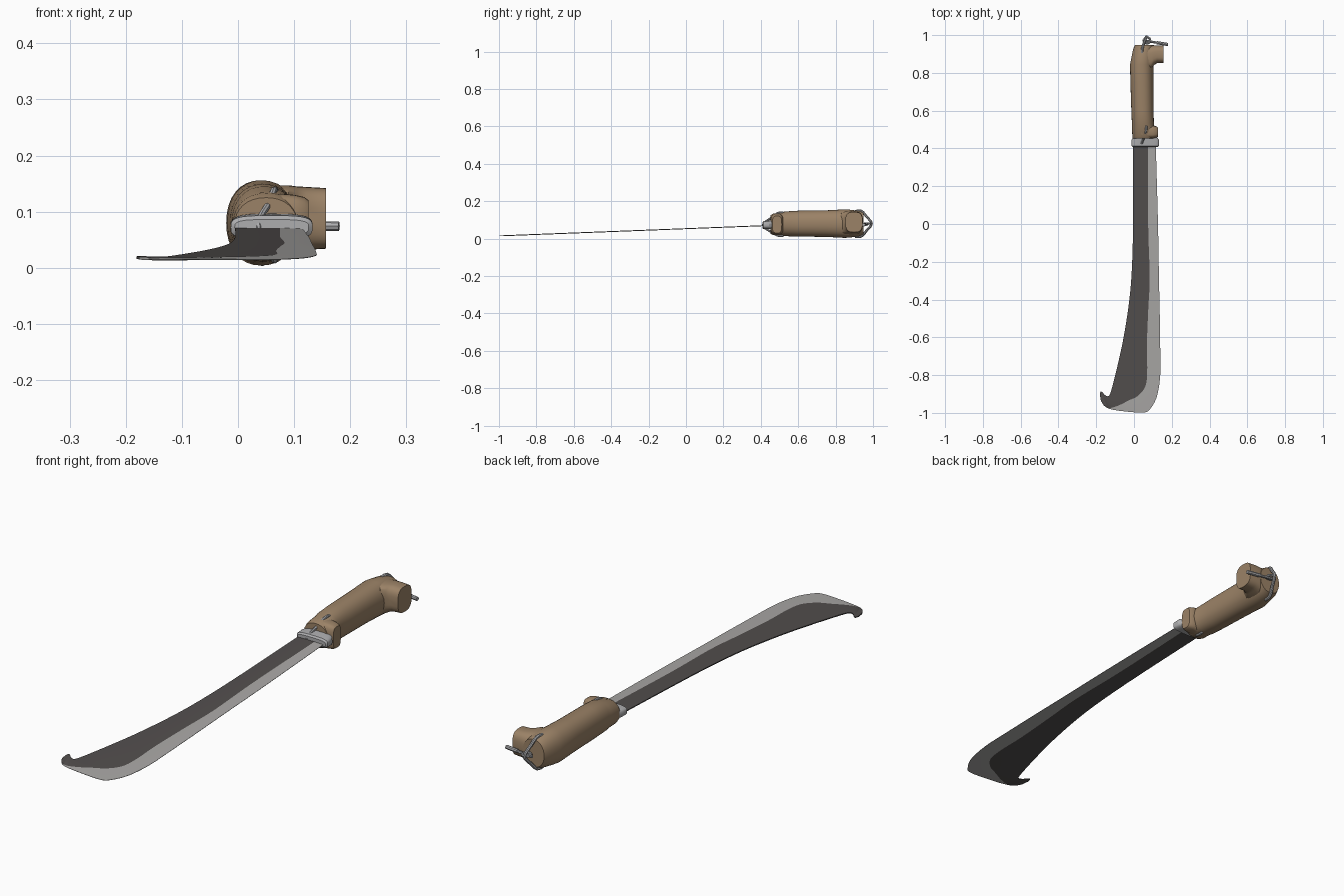
import bpy, bmesh, math
from mathutils import Vector


def material(name, rgb):
    m = bpy.data.materials.new(name)
    m.diffuse_color = (*rgb, 1)
    return m


DARK = material("dark_steel", (0.085, 0.077, 0.075))
EDGE = material("ground_edge", (0.40, 0.39, 0.38))
TAN = material("tan_grip", (0.33, 0.225, 0.135))
METAL = material("grey_metal", (0.42, 0.42, 0.43))


def finish(name, bm, mats, angle=35):
    bmesh.ops.recalc_face_normals(bm, faces=bm.faces)
    me = bpy.data.meshes.new(name)
    bm.to_mesh(me)
    bm.free()
    for m in mats:
        me.materials.append(m)
    ob = bpy.data.objects.new(name, me)
    bpy.context.collection.objects.link(ob)
    bpy.ops.object.select_all(action='DESELECT')
    ob.select_set(True)
    bpy.context.view_layer.objects.active = ob
    bpy.ops.object.shade_smooth_by_angle(angle=math.radians(angle))
    return ob


def spline(pts, n):
    """Catmull-Rom curve through points of any dimension."""
    pts = [Vector(p) for p in pts]
    out = []
    for i in range(len(pts) - 1):
        a, b, c, d = pts[max(i - 1, 0)], pts[i], pts[i + 1], pts[min(i + 2, len(pts) - 1)]
        for k in range(n):
            t = k / n
            out.append(0.5 * (2 * b + (c - a) * t + (2 * a - 5 * b + 4 * c - d) * t * t
                              + (3 * b - a - 3 * c + d) * t ** 3))
    return out + [pts[-1]]


def loft(name, rings, mat, axis='y', power=2.0, n=32):
    """Superellipse sections: (position, centre u, centre z, radius u, radius z)."""
    bm = bmesh.new()
    loops = []
    for p, cu, cz, ru, rz in rings:
        loop = []
        for k in range(n):
            a = 2 * math.pi * k / n
            c, s = math.cos(a), math.sin(a)
            u = cu + ru * math.copysign(abs(c) ** (2 / power), c)
            z = cz + rz * math.copysign(abs(s) ** (2 / power), s)
            loop.append(bm.verts.new((u, p, z) if axis == 'y' else (p, u, z)))
        loops.append(loop)
    for a, b in zip(loops, loops[1:]):
        for k in range(n):
            bm.faces.new((a[k], a[(k + 1) % n], b[(k + 1) % n], b[k]))
    bm.faces.new(loops[0])
    bm.faces.new(loops[-1])
    return finish(name, bm, [mat])


def wire(name, pts, r, n=8):
    """Round wire swept along a smooth path."""
    path = spline(pts, 6)
    bm = bmesh.new()
    loops = []
    for i, p in enumerate(path):
        t = (path[min(i + 1, len(path) - 1)] - path[max(i - 1, 0)]).normalized()
        u = t.cross(Vector((0.9, 0.3, 0.1)) if abs(t.x) < 0.8 else Vector((0, 0, 1))).normalized()
        v = t.cross(u)
        loops.append([bm.verts.new(p + r * (u * math.cos(2 * math.pi * k / n)
                                            + v * math.sin(2 * math.pi * k / n))) for k in range(n)])
    for a, b in zip(loops, loops[1:]):
        for k in range(n):
            bm.faces.new((a[k], a[(k + 1) % n], b[(k + 1) % n], b[k]))
    bm.faces.new(loops[0])
    bm.faces.new(loops[-1])
    return finish(name, bm, [METAL])


# Blade: stations of back edge, grind line and cutting edge (x, y each)
stations = [
    (-0.005, 0.43, 0.075, 0.43, 0.115, 0.43),
    (-0.005, 0.0, 0.075, 0.0, 0.127, 0.0),
    (-0.012, -0.25, 0.083, -0.28, 0.132, -0.28),
    (-0.027, -0.42, 0.075, -0.46, 0.136, -0.46),
    (-0.055, -0.60, 0.068, -0.65, 0.139, -0.66),
    (-0.085, -0.74, 0.070, -0.78, 0.139, -0.80),
    (-0.112, -0.85, 0.060, -0.86, 0.122, -0.91),
    (-0.128, -0.903, 0.020, -0.91, 0.090, -0.973),
    (-0.140, -0.912, -0.030, -0.935, 0.055, -0.998),
    (-0.155, -0.905, -0.080, -0.96, -0.050, -0.992),
    (-0.168, -0.890, -0.130, -0.974, -0.125, -0.980),
    (-0.177, -0.888, -0.160, -0.958, -0.157, -0.963),
    (-0.181, -0.903, -0.176, -0.932, -0.175, -0.936),
]
bm = bmesh.new()
rows = []
for s in spline(stations, 5):
    row = []
    for j, h in enumerate((0.002, 0.0025, 0.0006)):
        x, y = s[2 * j], s[2 * j + 1]
        z = 0.0145 + (y + 1) * 0.0385
        row.append((bm.verts.new((x, y, z + h)), bm.verts.new((x, y, z - h))))
    rows.append(row)
for a, b in zip(rows, rows[1:]):
    for j in range(2):
        for side in range(2):
            f = bm.faces.new((a[j][side], a[j + 1][side], b[j + 1][side], b[j][side]))
            f.material_index = j
    for j in (0, 2):
        f = bm.faces.new((a[j][0], a[j][1], b[j][1], b[j][0]))
        f.material_index = j // 2
for row in (rows[0], rows[-1]):
    for j in range(2):
        bm.faces.new((row[j][0], row[j + 1][0], row[j + 1][1], row[j][1]))
finish("blade", bm, [DARK, EDGE], 30)

# Guard: rounded metal collar between blade and grip
loft("guard", [(0.408, 0.06, 0.072, 0.066, 0.014), (0.414, 0.06, 0.072, 0.073, 0.021),
               (0.445, 0.06, 0.073, 0.073, 0.023), (0.465, 0.058, 0.074, 0.060, 0.023)],
     METAL, power=3.5)

# Grip: swelling tan handle
loft("grip", [(0.452, 0.050, 0.075, 0.056, 0.050), (0.465, 0.051, 0.076, 0.060, 0.057),
              (0.510, 0.050, 0.078, 0.060, 0.061), (0.530, 0.047, 0.079, 0.058, 0.066),
              (0.600, 0.045, 0.080, 0.059, 0.069), (0.750, 0.042, 0.080, 0.061, 0.071),
              (0.845, 0.041, 0.080, 0.062, 0.076), (0.870, 0.045, 0.080, 0.061, 0.075),
              (0.925, 0.050, 0.080, 0.055, 0.068), (0.948, 0.055, 0.080, 0.050, 0.058)],
     TAN, power=2.2)

# Finger stops: short prongs on the cutting-edge side at both ends
loft("front_finger_stop", [(0.04, 0.487, 0.077, 0.036, 0.058), (0.10, 0.487, 0.077, 0.034, 0.053),
                           (0.118, 0.487, 0.076, 0.030, 0.050), (0.126, 0.487, 0.075, 0.025, 0.045)],
     TAN, axis='x', power=3.5)
loft("pommel_hook", [(0.04, 0.880, 0.083, 0.066, 0.064), (0.09, 0.882, 0.085, 0.064, 0.062),
                     (0.105, 0.893, 0.087, 0.053, 0.058), (0.122, 0.899, 0.088, 0.047, 0.056),
                     (0.157, 0.898, 0.088, 0.046, 0.054)],
     TAN, axis='x', power=3)

# Wire bails wrapped over the guard and the pommel
wire("guard_wire", [(0.066, 0.520, 0.138), (0.063, 0.490, 0.136), (0.052, 0.455, 0.110),
                    (0.040, 0.425, 0.090), (0.037, 0.412, 0.073), (0.040, 0.425, 0.054),
                    (0.052, 0.455, 0.036), (0.063, 0.490, 0.016), (0.066, 0.520, 0.014)], 0.006)
wire("pommel_wire", [(0.042, 0.905, 0.146), (0.046, 0.938, 0.147), (0.056, 0.965, 0.118),
                     (0.066, 0.992, 0.080), (0.056, 0.965, 0.042), (0.046, 0.938, 0.013),
                     (0.042, 0.905, 0.010)], 0.007)

# Toggle: small ring and bar hanging on the pommel wire
wire("toggle_ring", [(0.070 + 0.016 * math.cos(a * math.pi / 4), 0.972 + 0.016 * math.sin(a * math.pi / 4), 0.080)
                     for a in range(9)], 0.006)
wire("toggle_bar", [(0.045, 0.972, 0.077), (0.11, 0.962, 0.075), (0.172, 0.952, 0.074)], 0.006)
wire("toggle_tip", [(0.12, 0.960, 0.075), (0.18, 0.950, 0.074)], 0.0085)
